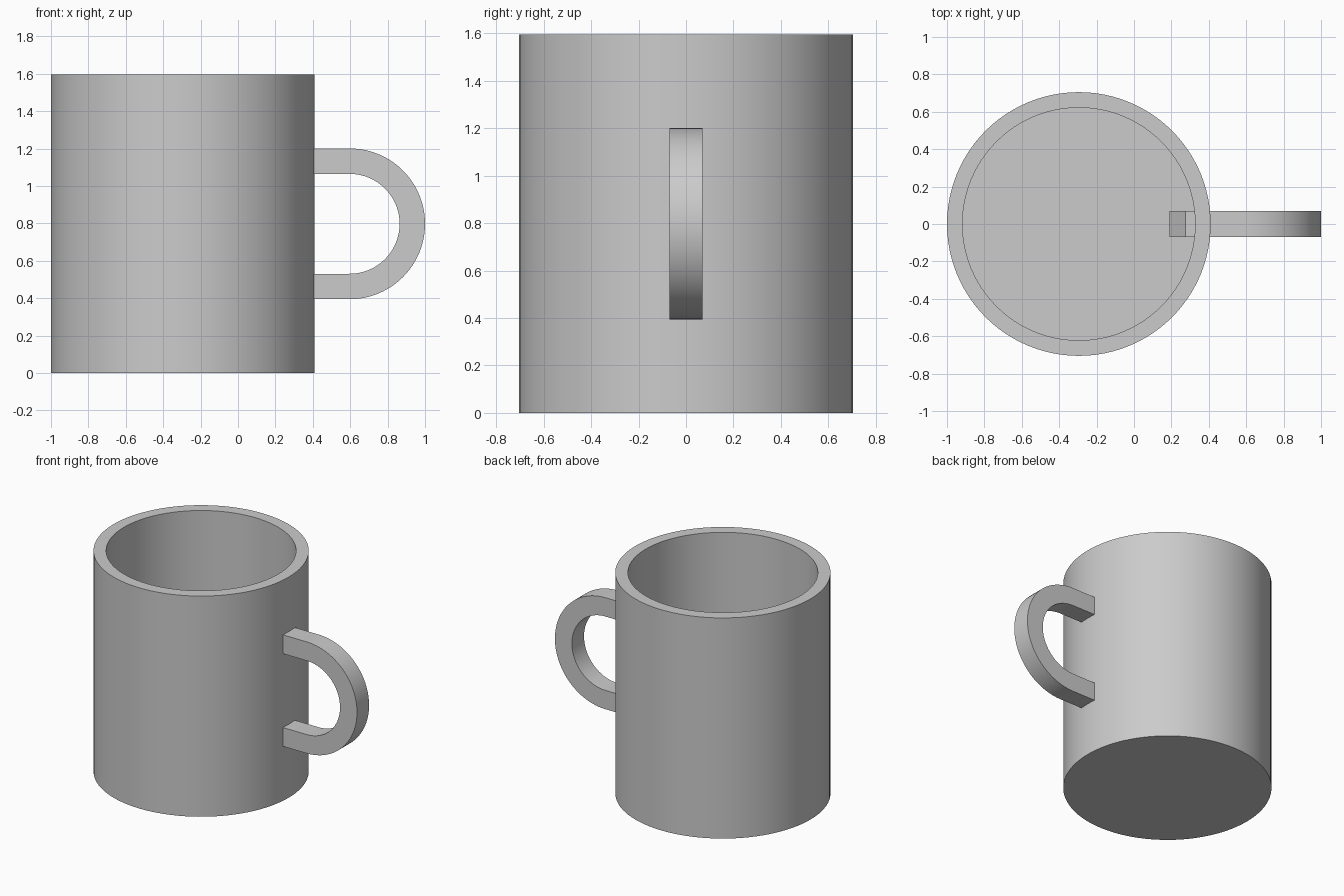
import bpy
import bmesh
from math import cos, sin, pi
from mathutils import Vector

cube = bpy.data.objects.get("Cube")
if cube:
    bpy.data.objects.remove(cube, do_unlink=True)

# Plain grey ceramic
grey = bpy.data.materials.new("grey_ceramic")
grey.use_nodes = True
colour = (0.6, 0.6, 0.6, 1)
grey.diffuse_color = colour
grey.node_tree.nodes["Principled BSDF"].inputs["Base Color"].default_value = colour


def finish(name, bm):
    """Turn a bmesh into a named, smooth-shaded object."""
    bmesh.ops.recalc_face_normals(bm, faces=bm.faces)
    mesh = bpy.data.meshes.new(name)
    bm.to_mesh(mesh)
    bm.free()
    mesh.materials.append(grey)
    obj = bpy.data.objects.new(name, mesh)
    bpy.context.collection.objects.link(obj)
    bpy.ops.object.select_all(action="DESELECT")
    obj.select_set(True)
    bpy.context.view_layer.objects.active = obj
    bpy.ops.object.shade_smooth_by_angle(angle=pi / 6)
    return obj


# Cup: a wall and floor profile turned about the cup's axis
HEIGHT, OUTER, INNER, FLOOR = 1.595, 0.705, 0.622, 0.083
bm = bmesh.new()
profile = [(0, 0), (OUTER, 0), (OUTER, HEIGHT), (INNER, HEIGHT), (INNER, FLOOR), (0, FLOOR)]
verts = [bm.verts.new((r, 0, z)) for r, z in profile]
edges = [bm.edges.new(pair) for pair in zip(verts, verts[1:])]
bmesh.ops.spin(bm, geom=verts + edges, cent=(0, 0, 0), axis=(0, 0, 1),
               angle=2 * pi, steps=96, use_duplicate=False)
bmesh.ops.remove_doubles(bm, verts=bm.verts, dist=0.0001)
cup = finish("cup", bm)
cup.location.x = OUTER - 1

# Handle: a flat U-shaped band whose slanted ends pass through the wall
MID, BEND_X, R_OUT, R_IN, HALF = HEIGHT / 2, 0.597, 0.403, 0.267, 0.069
STEPS = 48


def u_path(radius, end_x):
    arc = [(BEND_X + radius * cos(a), MID + radius * sin(a))
           for a in (pi / 2 - pi * i / STEPS for i in range(STEPS + 1))]
    return [(end_x, MID + radius)] + arc + [(end_x, MID - radius)]


bm = bmesh.new()
rings = []
for (xo, zo), (xi, zi) in zip(u_path(R_OUT, 0.275), u_path(R_IN, 0.19)):
    rings.append([bm.verts.new(p) for p in
                  ((xo, -HALF, zo), (xo, HALF, zo), (xi, HALF, zi), (xi, -HALF, zi))])
for a, b in zip(rings, rings[1:]):
    for i in range(4):
        j = (i + 1) % 4
        bm.faces.new((a[i], a[j], b[j], b[i]))
bm.faces.new(rings[0])
bm.faces.new(rings[-1])
finish("handle", bm)
